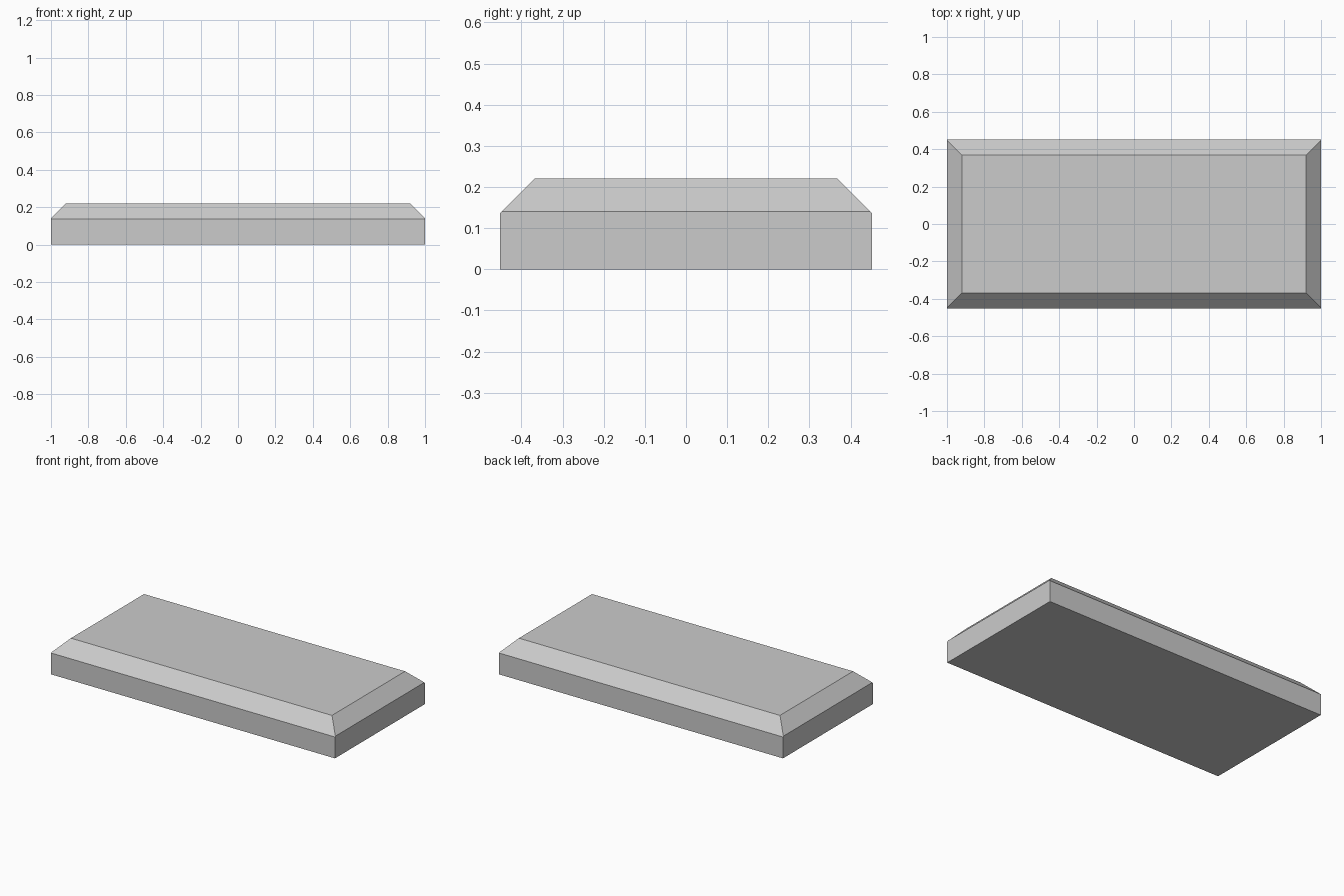
import bpy, bmesh
from mathutils import Vector

if "Cube" in bpy.data.objects:
    bpy.data.objects.remove(bpy.data.objects["Cube"])

HX, HY, H = 1.0, 0.452, 0.22   # half length, half depth, height
TX, TY = 0.92, 0.368           # half size of the flat top

# Slab block standing on the floor
bm = bmesh.new()
bmesh.ops.create_cube(bm, size=1.0)
for v in bm.verts:
    v.co = Vector((v.co.x * 2 * HX, v.co.y * 2 * HY, (v.co.z + 0.5) * H))

# 45 degree chamfer cut along each of the four top edges
for s in (-1, 1):
    for point, normal in (((s * TX, 0, H), (s, 0, 1)), ((0, s * TY, H), (0, s, 1))):
        geom = bm.verts[:] + bm.edges[:] + bm.faces[:]
        cut = bmesh.ops.bisect_plane(bm, geom=geom, plane_co=point,
                                     plane_no=Vector(normal).normalized(),
                                     clear_outer=True)
        edges = [e for e in cut["geom_cut"] if isinstance(e, bmesh.types.BMEdge)]
        bmesh.ops.contextual_create(bm, geom=edges)

bmesh.ops.recalc_face_normals(bm, faces=bm.faces[:])
mesh = bpy.data.meshes.new("chamfered_slab")
bm.to_mesh(mesh)
bm.free()
slab = bpy.data.objects.new("chamfered_slab", mesh)
bpy.context.collection.objects.link(slab)
